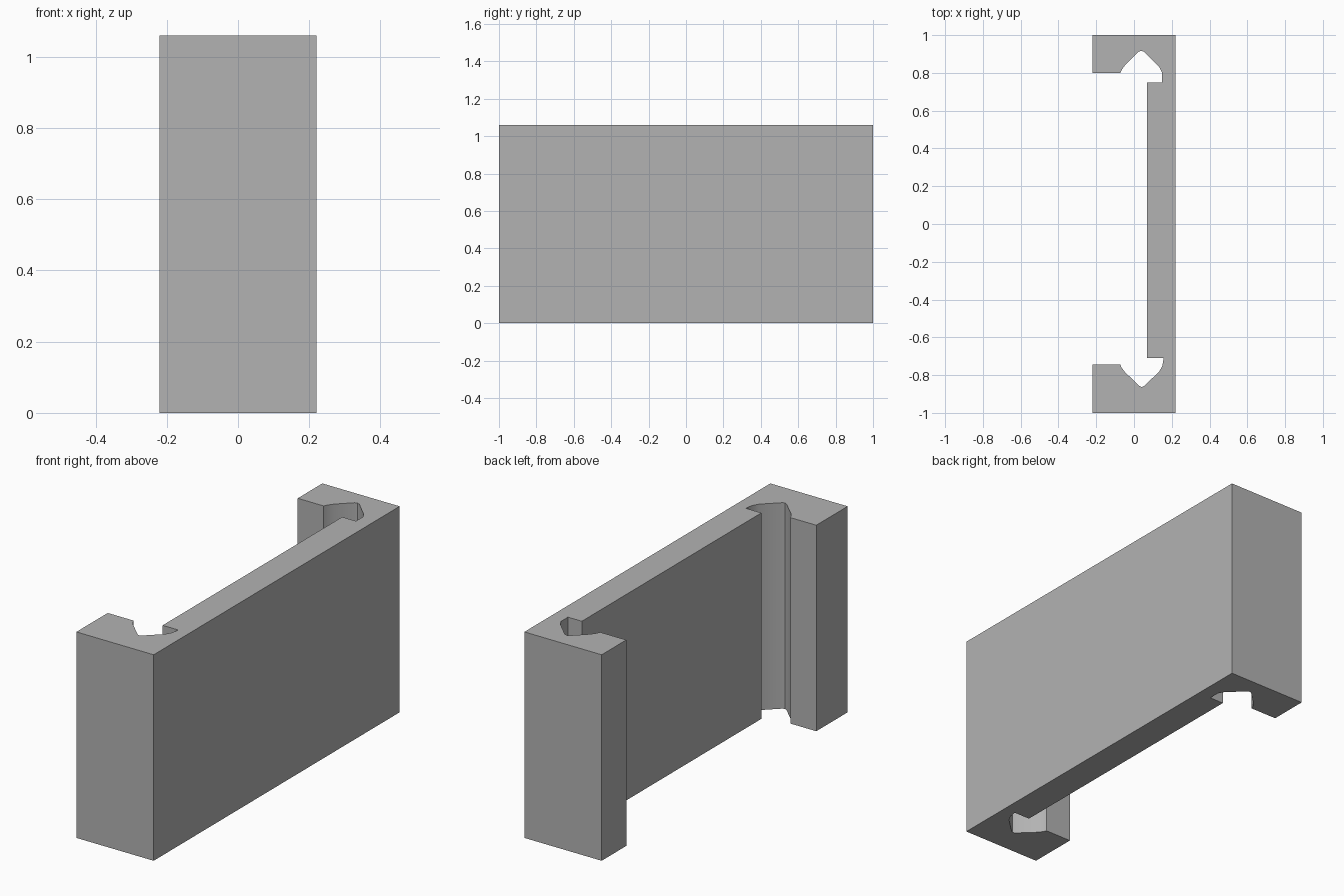
import bpy
import bmesh

cube = bpy.data.objects.get("Cube")
if cube:
    bpy.data.objects.remove(cube, do_unlink=True)

HEIGHT = 1.06

grey = bpy.data.materials.new("plain grey")
grey.use_nodes = True
colour = (0.45, 0.45, 0.45, 1)
grey.diffuse_color = colour
grey.node_tree.nodes["Principled BSDF"].inputs["Base Color"].default_value = colour

# Outer block, then the rear groove, the inner wall and the front groove
outer = [(-0.22, -1), (0.22, -1), (0.22, 1), (-0.22, 1)]
rear_groove = [(-0.22, 0.80), (-0.072, 0.80), (-0.063, 0.82), (-0.042, 0.847),
               (0.025, 0.912), (0.038, 0.917), (0.052, 0.912), (0.132, 0.833),
               (0.147, 0.805), (0.147, 0.75), (0.068, 0.75)]
front_groove = [(0.068, -0.71), (0.157, -0.71), (0.15, -0.752), (0.132, -0.783),
                (0.054, -0.857), (0.041, -0.864), (0.028, -0.857),
                (-0.047, -0.785), (-0.065, -0.762), (-0.072, -0.745), (-0.22, -0.745)]

# Extrude the channel profile upwards
bm = bmesh.new()
base = bm.faces.new([bm.verts.new((x, y, 0)) for x, y in outer + rear_groove + front_groove])
result = bmesh.ops.extrude_face_region(bm, geom=[base], use_keep_orig=True)
top = [v for v in result["geom"] if isinstance(v, bmesh.types.BMVert)]
bmesh.ops.translate(bm, verts=top, vec=(0, 0, HEIGHT))
bmesh.ops.recalc_face_normals(bm, faces=bm.faces)

mesh = bpy.data.meshes.new("channel_section")
bm.to_mesh(mesh)
bm.free()
mesh.materials.append(grey)
channel = bpy.data.objects.new("channel_section", mesh)
bpy.context.collection.objects.link(channel)

# Flat faces with softened groove curves
bpy.context.view_layer.objects.active = channel
channel.select_set(True)
bpy.ops.object.shade_smooth_by_angle(angle=0.5)
